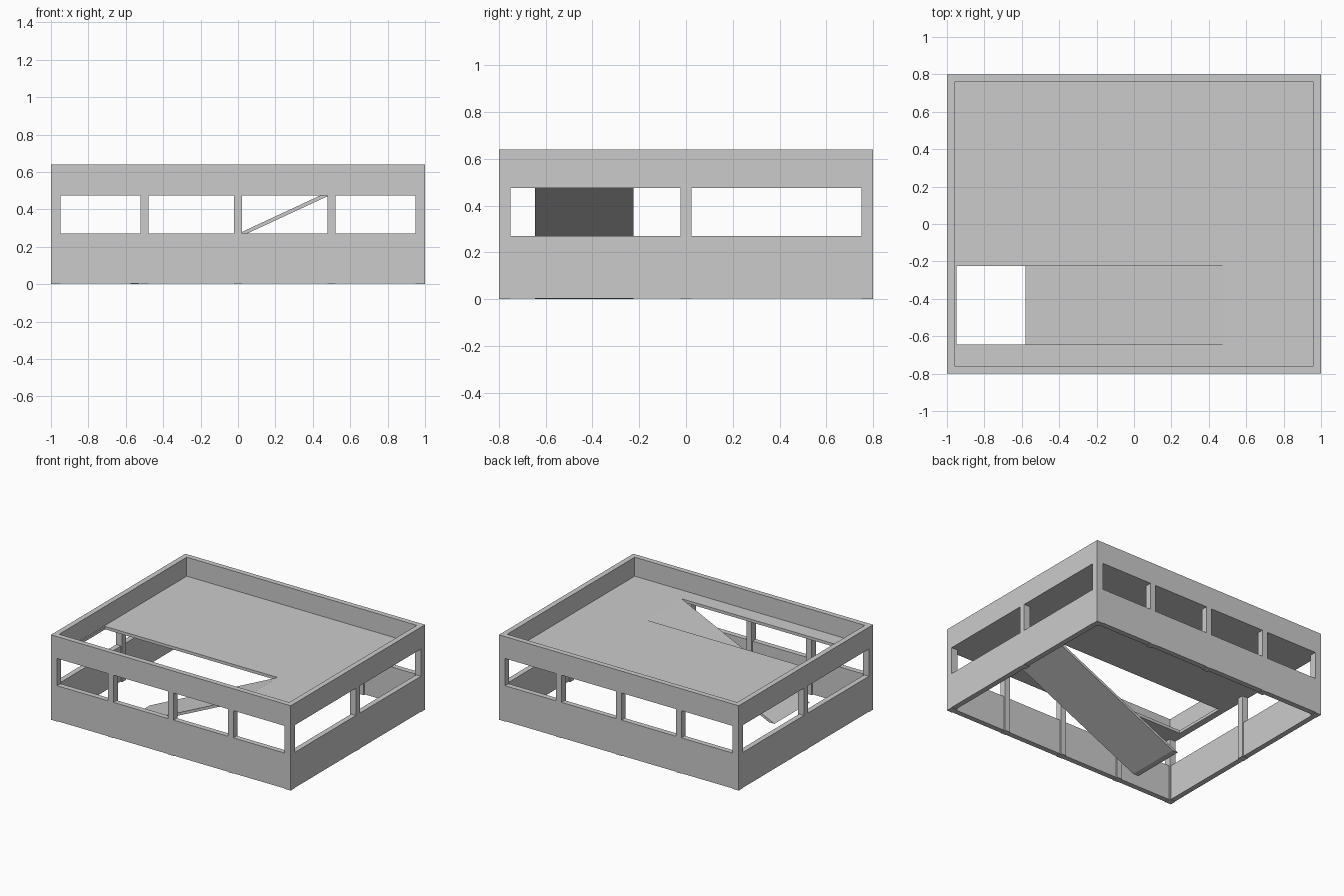
import bpy, bmesh

if "Cube" in bpy.data.objects:
    bpy.data.objects.remove(bpy.data.objects["Cube"])


def finish(name, bm):
    bmesh.ops.recalc_face_normals(bm, faces=bm.faces[:])
    me = bpy.data.meshes.new(name)
    bm.to_mesh(me)
    bm.free()
    ob = bpy.data.objects.new(name, me)
    bpy.context.collection.objects.link(ob)
    return ob


def corners(x0, x1, y0, y1):
    return [(x0, y0), (x1, y0), (x1, y1), (x0, y1)]


def ring(name, outer, inner, z0, z1):
    """Rectangular plate with a rectangular opening."""
    bm = bmesh.new()
    loops = [[bm.verts.new((x, y, z)) for x, y in corners(*r)]
             for r, z in ((outer, z0), (outer, z1), (inner, z1), (inner, z0))]
    for k in range(4):
        a, b = loops[k], loops[(k + 1) % 4]
        for i in range(4):
            j = (i + 1) % 4
            bm.faces.new((a[i], a[j], b[j], b[i]))
    return finish(name, bm)


def prism(name, profile, y0, y1):
    """XZ profile extruded along y."""
    bm = bmesh.new()
    f = bm.faces.new([bm.verts.new((x, y0, z)) for x, z in profile])
    ext = bmesh.ops.extrude_face_region(bm, geom=[f])
    bmesh.ops.translate(bm, vec=(0, y1 - y0, 0),
                        verts=[v for v in ext["geom"] if isinstance(v, bmesh.types.BMVert)])
    return finish(name, bm)


def box(name, x0, x1, y0, y1, z0, z1):
    return prism(name, corners(x0, x1, z0, z1), y0, y1)


X, Y, T, P = 1.0, 0.8, 0.04, 0.05   # half sizes, wall thickness, post size
SILL, HEAD, DECK, TOP = 0.27, 0.475, 0.497, 0.64
OUT, INN = (-X, X, -Y, Y), (-X + T, X - T, -Y + T, Y - T)

# Lower wall and upper parapet
ring("lower_wall", OUT, INN, 0.003, SILL)
ring("parapet_wall", OUT, INN, HEAD, TOP)

# Deck slab with the ramp opening
ring("deck_slab", INN, (-0.95, 0.49, -0.645, -0.225), HEAD, DECK)

# Ramp from ground to deck
prism("ramp", [(-0.58, 0), (-0.535, 0), (0.49, HEAD), (0.49, DECK)], -0.645, -0.225)

# Posts: corners, then along the long and short sides
for sx in (-1, 1):
    for sy in (-1, 1):
        cx, cy = sx * (X - P / 2), sy * (Y - P / 2)
        box("corner_post", cx - P / 2, cx + P / 2, cy - P / 2, cy + P / 2, 0, HEAD)
W = 0.0225
for s in (-1, 1):
    cy, cx = s * (Y - P / 2), s * (X - P / 2)
    for x in (-0.5, 0, 0.5):
        box("long_side_post", x - W, x + W, cy - P / 2, cy + P / 2, 0, HEAD)
    box("short_side_post", cx - P / 2, cx + P / 2, -W, W, 0, HEAD)
